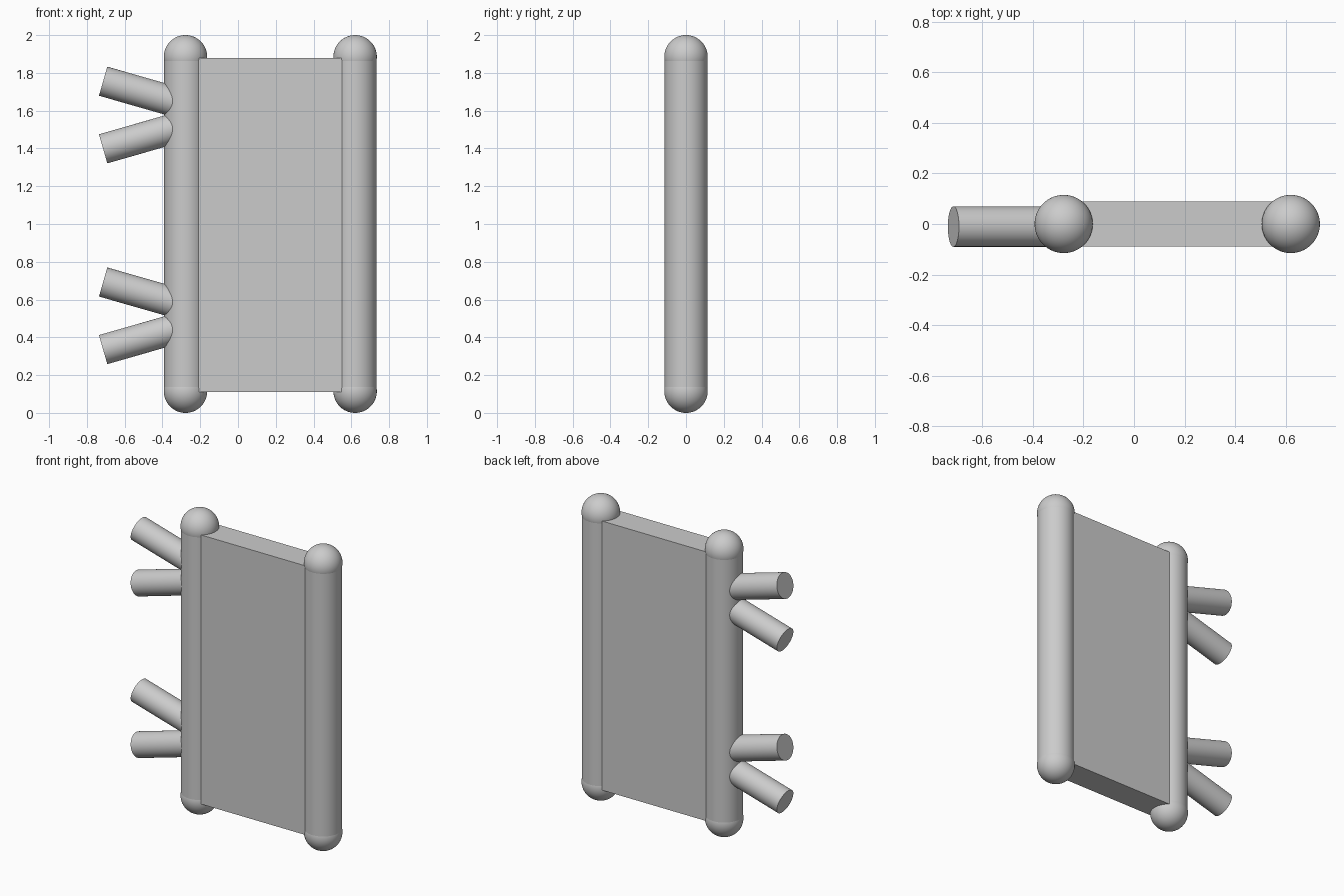
import bpy, math
from mathutils import Vector

if "Cube" in bpy.data.objects:
    bpy.data.objects.remove(bpy.data.objects["Cube"])

POST_R, CAP_R, PEG_R = 0.113, 0.115, 0.08
LEFT_X, RIGHT_X = -0.278, 0.62


def finish(name, smooth=True):
    ob = bpy.context.object
    ob.name = name
    if smooth:
        bpy.ops.object.shade_smooth_by_angle(angle=math.radians(35))
    return ob


def rod(name, a, b, r):
    a, b = Vector(a), Vector(b)
    d = b - a
    bpy.ops.mesh.primitive_cylinder_add(
        vertices=64, radius=r, depth=d.length, location=(a + b) / 2,
        rotation=d.to_track_quat('Z', 'Y').to_euler())
    return finish(name)


# Round posts with ball caps at both ends
for side, x in (("left", LEFT_X), ("right", RIGHT_X)):
    rod(f"{side}_post", (x, 0, CAP_R), (x, 0, 2 - CAP_R), POST_R)
    for end, z in (("bottom", CAP_R), ("top", 2 - CAP_R)):
        bpy.ops.mesh.primitive_uv_sphere_add(
            segments=64, ring_count=32, radius=CAP_R, location=(x, 0, z))
        finish(f"{side}_{end}_cap")

# Flat panel between the posts
bpy.ops.mesh.primitive_cube_add(size=1, location=((LEFT_X + RIGHT_X) / 2, 0, 0.995))
bpy.context.object.scale = (RIGHT_X - LEFT_X, 0.178, 1.77)
finish("panel", smooth=False)

# Two pairs of splayed pegs on the left post
tilt = math.radians(16)
for pair, zc in (("lower", 0.514), ("upper", 1.577)):
    for which, s in (("down", -1), ("up", 1)):
        outer = Vector((-0.714, -0.01, zc + s * 0.179))
        inner = outer + 0.43 * Vector((math.cos(tilt), 0, -s * math.sin(tilt)))
        rod(f"{pair}_peg_{which}", inner, outer, PEG_R)
